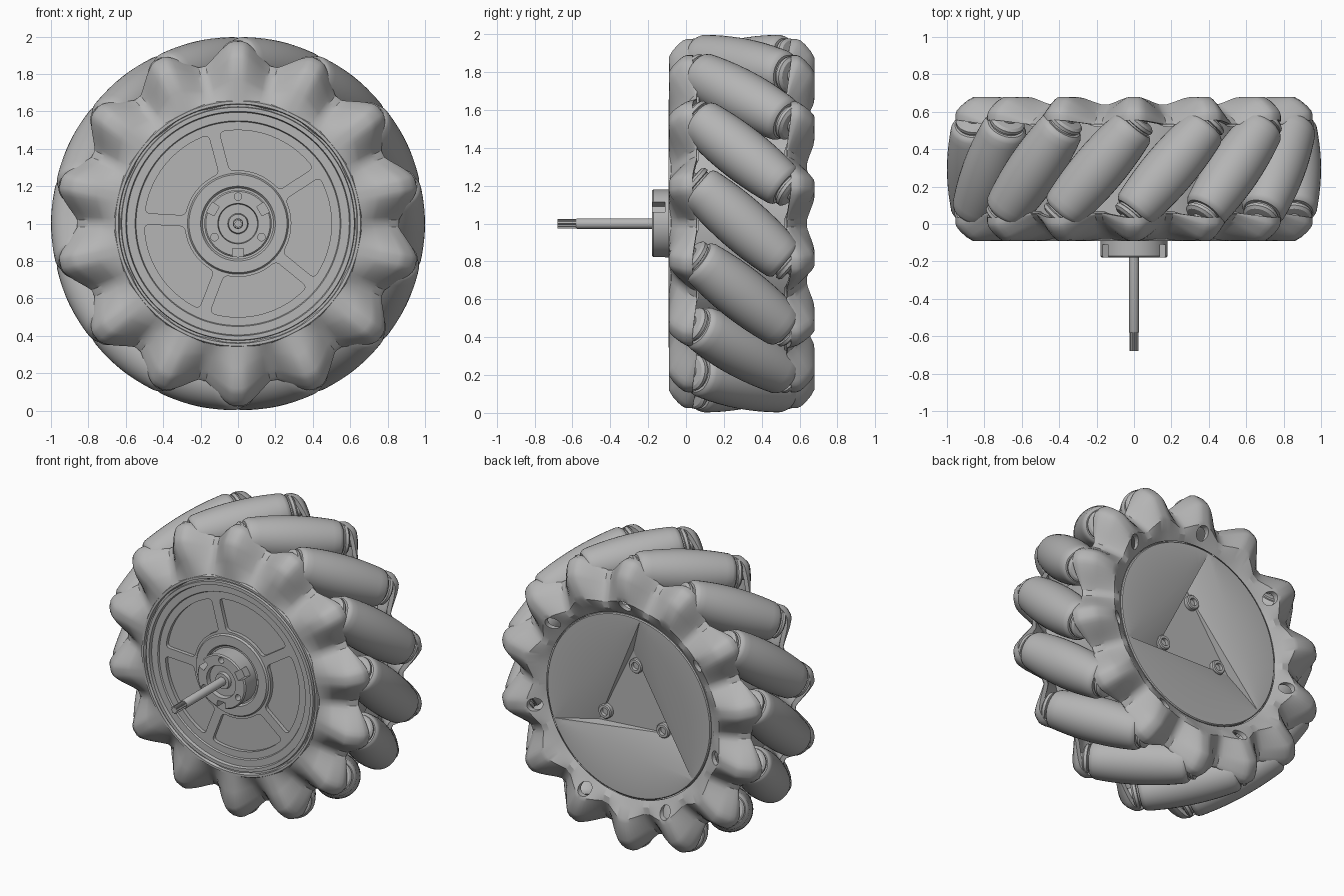
import bpy, bmesh, math
from math import sin, cos, pi, radians
from mathutils import Matrix, Vector

cube = bpy.data.objects.get("Cube")
if cube:
    bpy.data.objects.remove(cube)

grey = bpy.data.materials.new("plain grey")
grey.use_nodes = True
grey.diffuse_color = (0.46, 0.46, 0.46, 1)
grey.node_tree.nodes["Principled BSDF"].inputs["Base Color"].default_value = grey.diffuse_color

N = 14                      # rollers and lobes
STEP = 2 * pi / N
MID = 0.295                 # middle of the wheel along its axle
CENTRE = Vector((0, 0, 1))


def finish(name, bm, matrix=Matrix.Translation(CENTRE)):
    bmesh.ops.remove_doubles(bm, verts=bm.verts, dist=1e-5)
    bmesh.ops.recalc_face_normals(bm, faces=bm.faces)
    me = bpy.data.meshes.new(name)
    bm.to_mesh(me)
    bm.free()
    me.materials.append(grey)
    ob = bpy.data.objects.new(name, me)
    bpy.context.collection.objects.link(ob)
    ob.matrix_world = matrix
    return smooth(ob)


def smooth(ob, angle=32):
    ob.data.shade_smooth()
    ob.data.set_sharp_from_angle(angle=radians(angle))
    return ob


def apply(ob, mod):
    bpy.context.view_layer.objects.active = ob
    bpy.ops.object.modifier_apply(modifier=mod.name)
    smooth(ob)


def lathe(name, profile, steps=96, **kw):
    """Spin (radius, y) points around the axle."""
    bm = bmesh.new()
    vs = [bm.verts.new((r, y, 0)) for r, y in profile]
    es = [bm.edges.new(p) for p in zip(vs, vs[1:])]
    bmesh.ops.spin(bm, geom=vs + es, cent=(0, 0, 0), axis=(0, 1, 0),
                   angle=2 * pi, steps=steps)
    return finish(name, bm, **kw)


def polar(r, deg):
    return r * cos(radians(deg)), r * sin(radians(deg))


def prism(name, pts, y0, y1, corner=0):
    """Extrude an (x, z) outline along the axle, optionally rounding its corners."""
    bm = bmesh.new()
    f = bm.faces.new([bm.verts.new((x, y0, z)) for x, z in pts])
    if corner:
        sharp = [l.vert for l in f.loops if abs(pi - l.calc_angle()) > 0.8]
        bmesh.ops.bevel(bm, geom=sharp, offset=corner, segments=4,
                        affect='VERTICES', profile=0.5)
    ext = bmesh.ops.extrude_face_region(bm, geom=bm.faces[:])
    bmesh.ops.translate(bm, vec=(0, y1 - y0, 0),
                        verts=[g for g in ext["geom"] if isinstance(g, bmesh.types.BMVert)])
    return finish(name, bm)


def disc_pts(cx, cz, r, n=20):
    return [(cx + r * cos(2 * pi * i / n), cz + r * sin(2 * pi * i / n)) for i in range(n)]


def cut(ob, cutters):
    for c in cutters:
        c.hide_render = True
        m = ob.modifiers.new("cut", 'BOOLEAN')
        m.operation, m.object, m.solver = 'DIFFERENCE', c, 'EXACT'
        apply(ob, m)
        bpy.data.objects.remove(c)


# Lobed side plates: pleated sheets that wrap the roller ends
def lobe_plate(name, y_out, inward, r_in, drop):
    # along the radius: fraction, rim curl, share of the inner drop
    rows = [(0, 0, 1), (0.15, 0, 0.6), (0.32, 0, 0.05), (0.4, 0, 0), (0.72, 0, 0),
            (0.82, 0.02, 0), (0.92, 0.05, 0), (0.98, 0.075, 0), (1, 0.095, 0), (1, 0.125, 0)]
    per = 20
    bm = bmesh.new()
    grid = []
    for j in range(N * per):
        a = STEP * j / per
        d = abs(((j / per + 0.5) % 1) - 0.5) * 2
        t = min(max((d - 0.15) / 0.75, 0), 1)
        w = 0.7 * t + 0.3 * t * t * (3 - 2 * t)
        rim = 0.975 - 0.115 * w
        ring = []
        for f, curl, fall in rows:
            r = r_in + (rim - r_in) * f
            y = y_out + inward * (max(0.13 * w * f, drop * fall) + curl * (1 - 0.85 * w))
            ring.append(bm.verts.new((r * sin(a), y, r * cos(a))))
        grid.append(ring)
    for j, ring in enumerate(grid):
        nxt = grid[(j + 1) % len(grid)]
        for k in range(len(rows) - 1):
            bm.faces.new((ring[k], nxt[k], nxt[k + 1], ring[k + 1]))
    ob = finish(name, bm)
    # thicken toward the rollers
    faces_out = ob.data.polygons[0].normal.y * inward < 0
    m = ob.modifiers.new("thickness", 'SOLIDIFY')
    m.thickness, m.offset = 0.03, (-1 if faces_out else 1)
    apply(ob, m)
    return ob


lobe_plate("front_lobe_plate", -0.09, 1, 0.64, 0)
rear_plate = lobe_plate("rear_lobe_plate", 0.68, -1, 0.615, 0.075)
cut(rear_plate, [prism("hole_cutter", disc_pts(*polar(0.69, 90 - 360 / 7 * k), 0.042), 0.5, 0.8)
                 for k in range(7)])

# Drum between the plates
lathe("drum", [(0.62, -0.05), (0.65, -0.05), (0.65, 0.55), (0.62, 0.58)])

# Barrel rollers, skewed to the axle
SKEW = radians(41)
half = [(0.143 - 0.27 * t * t, t) for t in (0, 0.06, 0.12, 0.18, 0.24, 0.28)]
half += [(0.113, 0.298), (0.1, 0.308), (0.085, 0.308), (0.085, 0.318), (0.095, 0.322),
         (0.095, 0.34), (0.08, 0.352), (0.04, 0.355), (0.04, 0.39), (0, 0.39)]
profile = [(r, -t) for r, t in reversed(half[1:])] + half
for i in range(N):
    place = (Matrix.Translation(CENTRE) @ Matrix.Rotation(STEP * (i + 0.5), 4, 'Y')
             @ Matrix.Translation((0, MID, 0.857)) @ Matrix.Rotation(-SKEW, 4, 'Z'))
    lathe(f"roller_{i + 1}", profile, steps=36, matrix=place)

# Front cover with stepped rings and five shallow pockets
cover = lathe("front_cover", [(0, 0.02), (0.65, 0.02), (0.662, -0.08), (0.655, -0.092),
              (0.64, -0.092), (0.637, -0.075), (0.625, -0.075), (0.622, -0.09), (0.6, -0.09),
              (0.595, -0.07), (0.55, -0.07), (0.545, -0.06), (0.27, -0.06), (0.262, -0.072),
              (0.2, -0.072), (0.19, -0.06), (0, -0.06)], steps=128)
pockets = []
for k in range(5):
    a = 33 + 72 * k
    outer = [polar(0.5, a + 3.5 + 65 * i / 16) for i in range(17)]
    inner = [polar(0.285, a + 6 + 60 * i / 12) for i in range(13)]
    pockets.append(prism("pocket_cutter", outer + inner[::-1], -0.2, -0.035, corner=0.025))
cut(cover, pockets)

# Hub coupling with three screw holes and side notches
hub = lathe("hub_coupling", [(0, -0.05), (0.18, -0.05), (0.18, -0.172), (0.172, -0.18),
            (0.108, -0.18), (0.104, -0.15), (0.055, -0.15), (0.05, -0.17), (0, -0.17)], steps=64)
notches = [prism("notch_cutter", [polar(r, 30 + 120 * k + s) for r, s in
           ((0.135, -12), (0.25, -8), (0.25, 8), (0.135, 12))], -0.3, -0.11) for k in range(3)]
holes = [prism("hole_cutter", disc_pts(*polar(0.145, 90 + 120 * k), 0.02), -0.3, -0.12)
         for k in range(3)]
cut(hub, notches + holes)

# Drive shaft with a splined tip
lathe("drive_shaft", [(0, -0.05), (0.028, -0.05), (0.028, -0.575), (0.025, -0.58), (0, -0.58)],
      steps=32)
spline = [polar(0.025 if i % 4 < 2 else 0.018, 11.25 * i) for i in range(32)]
prism("splined_tip", spline, -0.68, -0.57)

# Rear cover with a pinwheel pocket: three slanted walls around a turned floor
RIM, FLOOR = 0.61, 0.525
rear = lathe("rear_cover", [(0, 0.42), (0.61, 0.42), (0.61, RIM - 0.006), (0.604, RIM), (0, RIM)],
             steps=128)
corner = [Vector((x, RIM + 0.002, z)) for x, z in (polar(0.6, 98 - 120 * k) for k in range(3))]
bm = bmesh.new()
low, top, base = [], [], []
for k in range(3):
    p = 0.70 * corner[k] + 0.22 * corner[(k + 1) % 3] + 0.08 * corner[(k + 2) % 3]
    low.append(bm.verts.new(corner[k]))
    top.append(bm.verts.new(corner[k] + Vector((0, 0.2, 0))))
    base.append(bm.verts.new((p.x, FLOOR, p.z)))
bm.faces.new(top)
bm.faces.new(base)
for k in range(3):
    n = (k + 1) % 3
    bm.faces.new((low[k], low[n], top[n], top[k]))
    bm.faces.new((low[k], low[n], base[n]))
    bm.faces.new((low[k], base[n], base[k]))
cut(rear, [finish("pinwheel_cutter", bm)])

# Socket screws on the pocket floor
for k in range(3):
    x, z = polar(0.25, 92 + 120 * k)
    lathe(f"rear_screw_{k + 1}", [(0, 0.5), (0.048, 0.5), (0.048, 0.55), (0.042, 0.557),
          (0.026, 0.557), (0.024, 0.537), (0, 0.537)], steps=24,
          matrix=Matrix.Translation(CENTRE + Vector((x, 0, z))))
